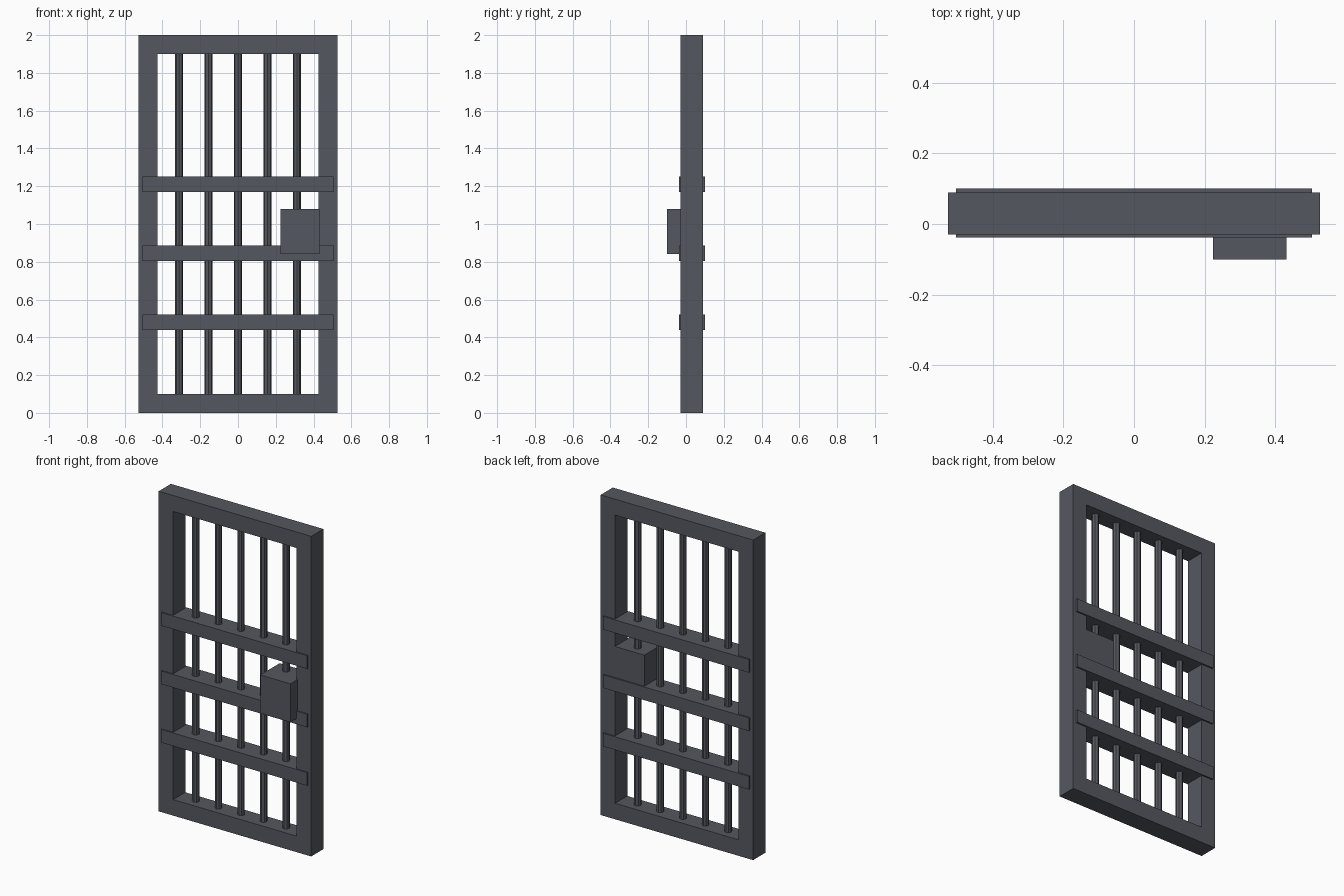
import bpy
import bmesh

cube = bpy.data.objects.get("Cube")
if cube:
    bpy.data.objects.remove(cube, do_unlink=True)

# Single painted steel colour
steel = bpy.data.materials.new("dark_slate_steel")
steel.use_nodes = True
colour = (0.09, 0.097, 0.115, 1)
steel.diffuse_color = colour
steel.node_tree.nodes["Principled BSDF"].inputs["Base Color"].default_value = colour


def finish(name, bm):
    bmesh.ops.recalc_face_normals(bm, faces=bm.faces)
    mesh = bpy.data.meshes.new(name)
    bm.to_mesh(mesh)
    bm.free()
    mesh.materials.append(steel)
    obj = bpy.data.objects.new(name, mesh)
    bpy.context.collection.objects.link(obj)
    return obj


def box(name, low, high):
    bm = bmesh.new()
    bmesh.ops.create_cube(bm, size=1)
    for v in bm.verts:
        v.co = [(a + b) / 2 + c * (b - a) for a, b, c in zip(low, high, v.co)]
    return finish(name, bm)


def rod(name, x, y, bottom, top, radius, sides):
    bm = bmesh.new()
    bmesh.ops.create_cone(bm, cap_ends=True, segments=sides,
                          radius1=radius, radius2=radius, depth=top - bottom)
    bmesh.ops.translate(bm, verts=bm.verts, vec=(x, y, (bottom + top) / 2))
    return finish(name, bm)


# Door frame: mitred ring extruded through its depth
HALF, RAIL, FRONT, BACK = 0.527, 0.1, -0.03, 0.09
bm = bmesh.new()


def ring(inset):
    w = HALF - inset
    return [bm.verts.new((x, FRONT, z)) for x, z in
            ((-w, inset), (w, inset), (w, 2 - inset), (-w, 2 - inset))]


outer, inner = ring(0), ring(RAIL)
faces = []
for i in range(4):
    j = (i + 1) % 4
    faces.append(bm.faces.new((outer[i], outer[j], inner[j], inner[i])))
result = bmesh.ops.extrude_face_region(bm, geom=faces, use_keep_orig=True)
moved = [g for g in result["geom"] if isinstance(g, bmesh.types.BMVert)]
bmesh.ops.translate(bm, verts=moved, vec=(0, BACK - FRONT, 0))
finish("door_frame", bm)

# Upright bars
for i in range(5):
    rod(f"upright_bar_{i + 1}", (i - 2) * 0.156, 0.03, 0.08, 1.92, 0.021, 8)

# Cross bars, slightly proud of the frame on both sides
for i in range(3):
    z = 0.48 + i * 0.365
    box(f"cross_bar_{i + 1}", (-0.505, -0.038, z - 0.041), (0.505, 0.1, z + 0.041))

# Lock housing
box("lock_box", (0.224, -0.1, 0.84), (0.432, 0.091, 1.08))
